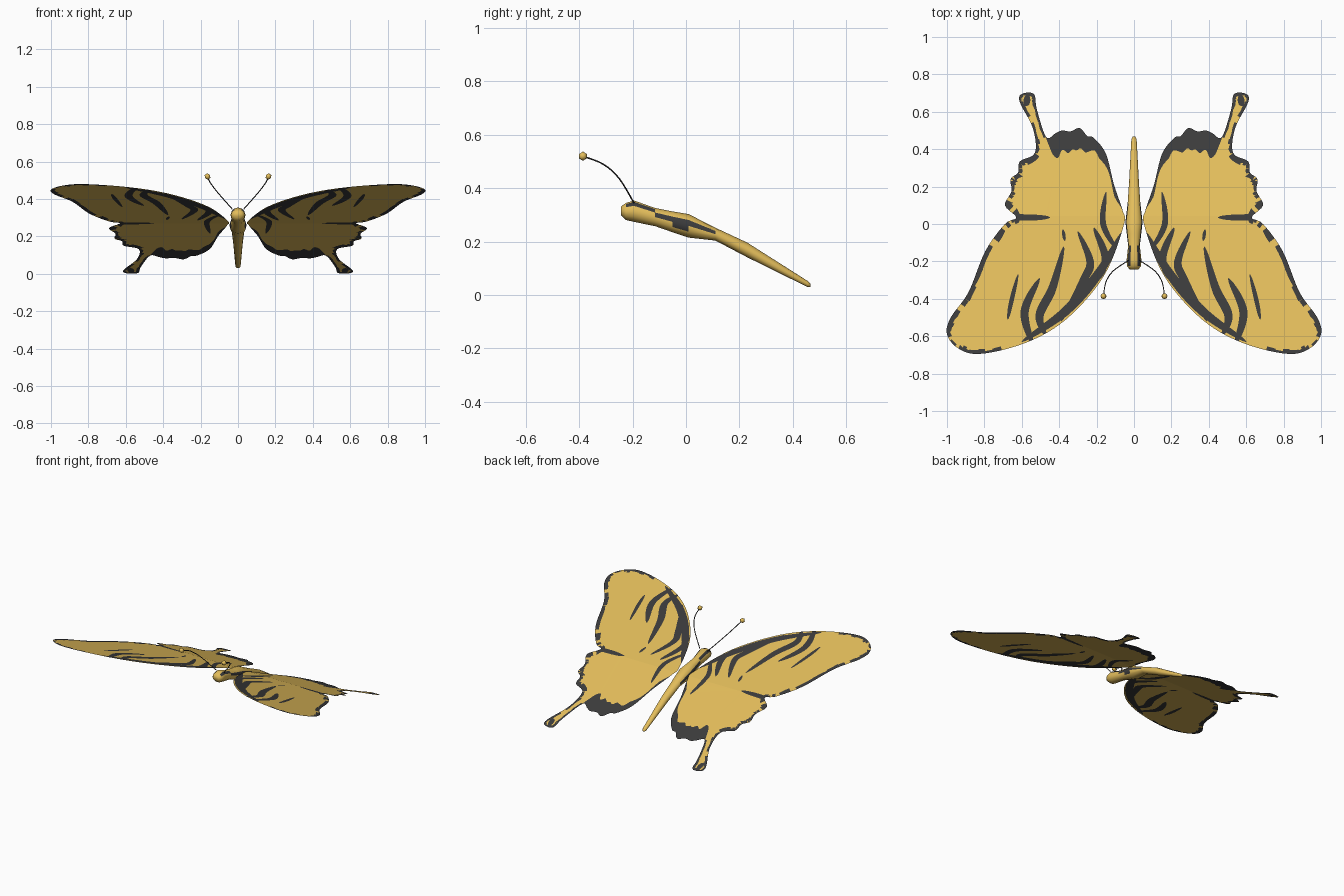
import bpy, bmesh, math, random
from mathutils import Vector, geometry

if "Cube" in bpy.data.objects:
    bpy.data.objects.remove(bpy.data.objects["Cube"])

random.seed(4)


def material(name, rgb):
    m = bpy.data.materials.new(name)
    m.diffuse_color = (*rgb, 1)
    m.use_nodes = True
    m.node_tree.nodes["Principled BSDF"].inputs["Base Color"].default_value = m.diffuse_color
    return m


yellow = material("golden yellow", (0.77, 0.51, 0.105))
dark = material("charcoal", (0.044, 0.044, 0.045))


def finish(bm, name, mirror=False, smooth=False):
    me = bpy.data.meshes.new(name)
    bm.to_mesh(me)
    bm.free()
    ob = bpy.data.objects.new(name, me)
    bpy.context.collection.objects.link(ob)
    me.materials.append(yellow)
    me.materials.append(dark)
    for p in me.polygons:
        p.use_smooth = smooth
    if mirror:
        ob.modifiers.new("mirror", "MIRROR").use_mirror_merge = False


def spline(pts, n, closed=False):
    """Catmull-Rom resampling of a list of tuples."""
    p = [Vector(q) for q in pts]
    k = len(p)
    get = (lambda i: p[i % k]) if closed else (lambda i: p[max(0, min(k - 1, i))])
    out = []
    for i in range(k if closed else k - 1):
        a, b, c, d = (get(i + j) for j in (-1, 0, 1, 2))
        for s in range(n):
            t = s / n
            out.append(0.5 * (2 * b + (c - a) * t + (2 * a - 5 * b + 4 * c - d) * t * t
                              + (3 * b - a - 3 * c + d) * t ** 3))
    return out if closed else out + [p[-1]]


def stroke(line, width):
    """Strip of quads along a line; width(t) is the half width."""
    quads, sides, m = [], [], len(line) - 1
    for i, q in enumerate(line):
        d = (line[min(i + 1, m)] - line[max(i - 1, 0)]).normalized()
        n = Vector((-d.y, d.x)) * max(width(i / m), .002)
        sides.append((q + n, q - n))
    for (a, b), (c, d) in zip(sides, sides[1:]):
        quads.append([a, b, d, c])
    return quads


# Wing outline from above (right side), from the root round the front to the back
fore = [(.053, 0), (.14, -.24), (.27, -.42), (.43, -.56), (.62, -.65), (.83, -.695),
        (.94, -.665), (1, -.59), (.98, -.5), (.885, -.365), (.795, -.145), (.69, 0)]
edge = [(.63, .035), (.69, .1), (.655, .175), (.66, .24), (.62, .275), (.61, .335), (.53, .38)]
tail = [(.54, .51), (.61, .65), (.6, .695), (.535, .695), (.52, .615), (.47, .465)]
rear = [(.42, .485), (.385, .5), (.34, .495), (.29, .513), (.25, .47), (.215, .46),
        (.15, .375), (.107, .21), (.06, .07)]
STEP = 5
outline = spline(fore + edge + tail + rear, STEP, closed=True)
tail_i = (len(fore) + len(edge)) * STEP
rear_i = tail_i + (len(tail) - 1) * STEP

# Tapered stripes: half width, then centre line
patches = []
for w, *line in (
        (.026, (.06, -.04), (.19, -.265), (.37, -.47), (.6, -.63)),
        (.016, (.15, .17), (.165, 0), (.09, -.14)),
        (.020, (.215, -.02), (.155, -.17), (.18, -.29)),
        (.022, (.30, -.04), (.235, -.2), (.27, -.3), (.39, -.52)),
        (.024, (.375, -.12), (.435, -.34), (.505, -.49), (.47, -.6)),
        (.022, (.505, -.29), (.585, -.47), (.54, -.65)),
        (.012, (.62, -.27), (.655, -.41), (.675, -.51)),
        (.009, (.38, -.03), (.37, -.09)),
        (.017, (.45, .035), (.58, .035), (.74, .04)),
        (.018, (.57, .69), (.575, .63))):
    patches += stroke(spline(line, 8), lambda t: w * math.sin(math.pi * t) ** .6 if 0 < t < 1 else 0)

# Broken dark rim along the outer edge, continuous round the tail
i = 4 * STEP + 2
while i < rear_i:
    run = random.randint(1, 3)
    w = random.uniform(.013, .021) if i >= tail_i else random.uniform(.014, .038)
    patches += stroke(outline[i:min(i + run, rear_i) + 1], lambda t: w * random.uniform(.7, 1.1))
    i += run + (0 if i >= tail_i else random.choice((0, 0, 1)))

# Dark band inside the scalloped rear edge, narrowing towards the root
centre = Vector((.33, .1))
band = []
for p in outline[rear_i - 2:]:
    depth = min(.11, max(.008, .52 * (p.x - .08))) + .01 * math.sin(90 * p.x)
    band.append((p, p + (centre - p).normalized() * depth))
patches += [[a, b, d, c] for (a, b), (c, d) in zip(band, band[1:])]


# Wings: thin sheets with the stripes cut in, rear pair sloping a little more steeply
def ccw(poly):
    area = sum(a.x * b.y - b.x * a.y for a, b in zip(poly, poly[1:] + poly[:1]))
    return poly if area > 0 else poly[::-1]


verts, faces = [], []
for poly in [outline] + patches:
    faces.append(list(range(len(verts), len(verts) + len(poly))))
    verts += ccw(poly)
co, _, tris, _, _, origin = geometry.delaunay_2d_cdt(verts, [], faces, 1, 1e-5)
bm = bmesh.new()
vs = [bm.verts.new((c.x, c.y, 0)) for c in co]
for t, src in zip(tris, origin):
    if 0 in src:
        f = bm.faces.new([vs[j] for j in t])
        f.material_index = 1 if len(src) > 1 else 0
        f.normal_update()
        if f.normal.z < 0:
            f.normal_flip()
bmesh.ops.delete(bm, geom=[v for v in bm.verts if not v.link_faces], context="VERTS")
bmesh.ops.bisect_plane(bm, geom=bm.verts[:] + bm.edges[:] + bm.faces[:],
                       plane_co=(0, .042, 0), plane_no=(0, 1, 0))
for v in bm.verts:
    v.co.z = min(.28 - .287 * v.co.y, .285 - .405 * v.co.y)
finish(bm, "wings", mirror=True)


def loft(loops, bm):
    """Skins rings of vertices and closes both ends."""
    n = len(loops[0])
    rows = [[bm.faces.new((a[k], a[(k + 1) % n], b[(k + 1) % n], b[k])) for k in range(n)]
            for a, b in zip(loops, loops[1:])]
    bm.faces.new(loops[0])
    bm.faces.new(loops[-1])
    bmesh.ops.recalc_face_normals(bm, faces=bm.faces)
    return rows


def circle(n):
    return [(math.cos(k * math.tau / n), math.sin(k * math.tau / n)) for k in range(n)]


# Body: rings of (y, bottom z, top z, half width)
rings = [(-.243, .298, .332, .024), (-.225, .281, .345, .037), (-.195, .274, .354, .04),
         (-.116, .258, .326, .031), (-.05, .235, .313, .039), (.01, .215, .303, .046),
         (.11, .204, .252, .034), (.23, .141, .196, .026), (.455, .03, .053, .014),
         (.467, .03, .042, .007)]
bm = bmesh.new()
rows = loft([[bm.verts.new((w * c, y, (lo + hi) / 2 + s * (hi - lo) / 2)) for c, s in circle(12)]
             for y, lo, hi, w in rings], bm)
# dark side stripe, high on the head and lower on the thorax, plus a short lower mark
for r, k in ((1, 1), (2, 1), (3, 0), (4, 0), (5, 0), (4, 11)):
    for side in (k, (5 - k) % 12):
        rows[r][side].material_index = 1
finish(bm, "body", smooth=True)

# Antennae: thin curved stalks with small knobs
path = spline([(.03, -.195, .345), (.11, -.25, .436), (.15, -.31, .49), (.163, -.386, .52)], 5)
bm = bmesh.new()
loops = []
for i, p in enumerate(path):
    d = (path[min(i + 1, len(path) - 1)] - path[max(i - 1, 0)]).normalized()
    u = d.cross(Vector((1, 0, 0))).normalized()
    v = d.cross(u)
    loops.append([bm.verts.new(p + .0028 * (u * c + v * s)) for c, s in circle(6)])
loft(loops, bm)
for f in bm.faces:
    f.material_index = 1
finish(bm, "antenna_stalks", mirror=True, smooth=True)

bm = bmesh.new()
bmesh.ops.create_icosphere(bm, subdivisions=1, radius=.0175)
bmesh.ops.translate(bm, verts=bm.verts, vec=path[-1])
finish(bm, "antenna_knobs", mirror=True, smooth=True)
